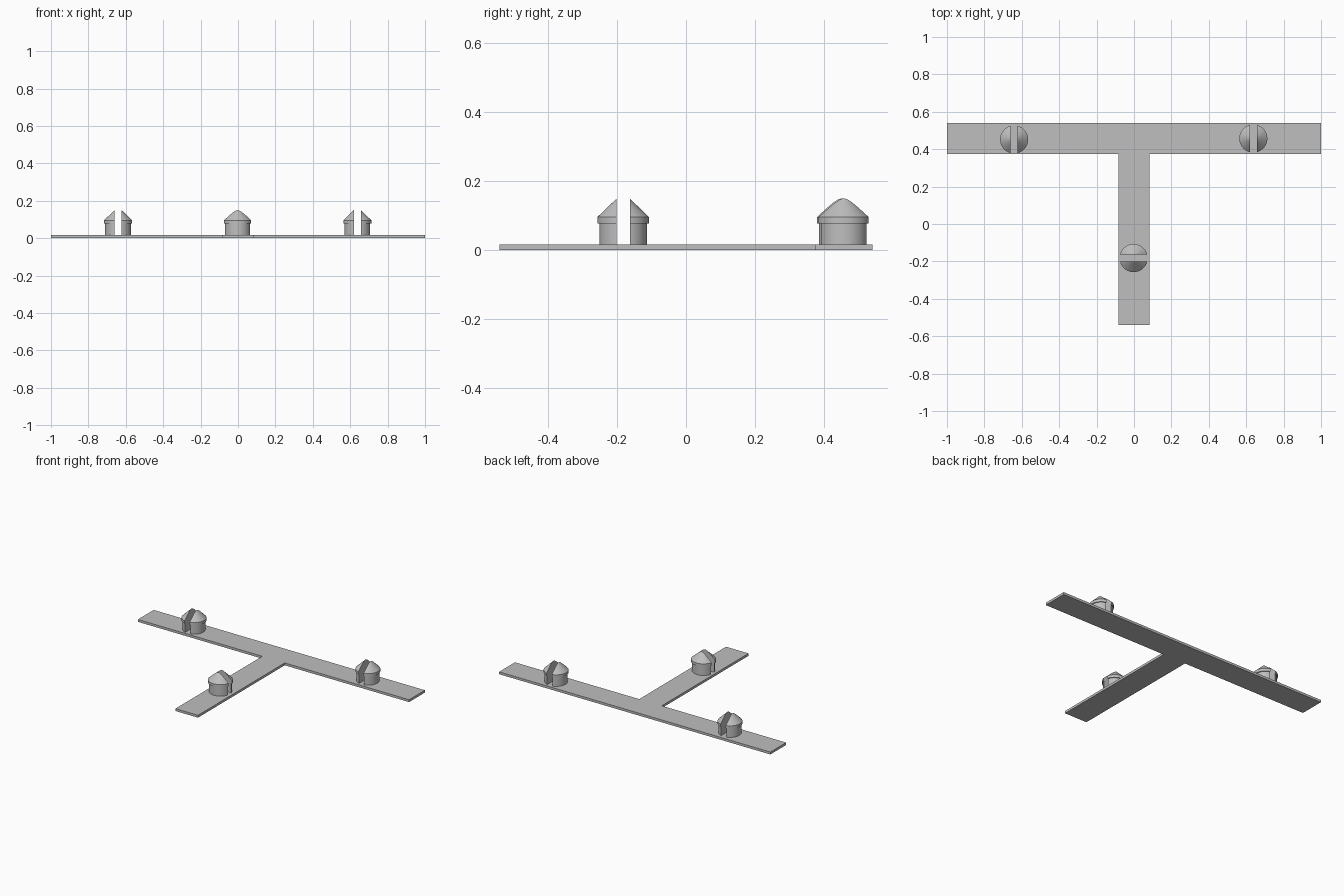
import bpy, bmesh
from math import pi
from mathutils import Matrix

if "Cube" in bpy.data.objects:
    bpy.data.objects.remove(bpy.data.objects["Cube"])

# One plain grey for everything
grey = bpy.data.materials.new("plain_grey")
grey.use_nodes = True
colour = (0.52, 0.52, 0.52, 1)
grey.diffuse_color = colour
grey.node_tree.nodes["Principled BSDF"].inputs["Base Color"].default_value = colour

THICK = 0.016     # plate thickness
HALF_W = 0.083    # half width of both plate arms
HALF_GAP = 0.019  # half width of the slot in each peg


def make_object(name, bm):
    bmesh.ops.recalc_face_normals(bm, faces=bm.faces)
    mesh = bpy.data.meshes.new(name)
    bm.to_mesh(mesh)
    bm.free()
    mesh.materials.append(grey)
    obj = bpy.data.objects.new(name, mesh)
    bpy.context.collection.objects.link(obj)
    return obj


# T-shaped base plate
def base_plate():
    end, inner = 0.54, 0.54 - 2 * HALF_W
    right = [(HALF_W, -end), (HALF_W, inner), (1, inner), (1, end)]
    outline = right + [(-x, y) for x, y in reversed(right)]
    bm = bmesh.new()
    face = bm.faces.new([bm.verts.new((x, y, 0)) for x, y in outline])
    top = bmesh.ops.extrude_face_region(bm, geom=[face], use_keep_orig=True)
    bmesh.ops.translate(bm, vec=(0, 0, THICK),
                        verts=[v for v in top["geom"] if isinstance(v, bmesh.types.BMVert)])
    make_object("base_plate", bm)


# Split snap peg: turned shaft, collar and cone, with a slot through the middle
def snap_peg(name, x, y, turn):
    profile = [(0, THICK / 2), (0.069, THICK / 2), (0.069, 0.078),
               (0.075, 0.078), (0.075, 0.096), (0, 0.168)]
    bm = bmesh.new()
    verts = [bm.verts.new((r, 0, z)) for r, z in profile]
    edges = [bm.edges.new(pair) for pair in zip(verts, verts[1:])]
    bmesh.ops.spin(bm, geom=verts + edges, cent=(0, 0, 0), axis=(0, 0, 1),
                   angle=2 * pi, steps=64)
    bmesh.ops.remove_doubles(bm, verts=bm.verts, dist=0.0001)
    # Keep one side of the slot and close its flat face
    bmesh.ops.bisect_plane(bm, geom=bm.verts[:] + bm.edges[:] + bm.faces[:],
                           plane_co=(HALF_GAP, 0, 0), plane_no=(1, 0, 0), clear_inner=True)
    rim = [e for e in bm.edges if e.is_boundary]
    bmesh.ops.holes_fill(bm, edges=rim, sides=0)
    # Second prong opposite the first
    copy = bmesh.ops.duplicate(bm, geom=bm.verts[:] + bm.edges[:] + bm.faces[:])
    bmesh.ops.rotate(bm, cent=(0, 0, 0), matrix=Matrix.Rotation(pi, 3, "Z"),
                     verts=[v for v in copy["geom"] if isinstance(v, bmesh.types.BMVert)])
    peg = make_object(name, bm)
    peg.location = (x, y, 0)
    peg.rotation_euler.z = turn
    bpy.ops.object.select_all(action="DESELECT")
    peg.select_set(True)
    bpy.context.view_layer.objects.active = peg
    bpy.ops.object.shade_smooth_by_angle(angle=pi / 6)


base_plate()
snap_peg("right_peg", -0.641, 0.452, 0)
snap_peg("left_peg", 0.638, 0.457, 0)
snap_peg("front_peg", -0.002, -0.182, pi / 2)
